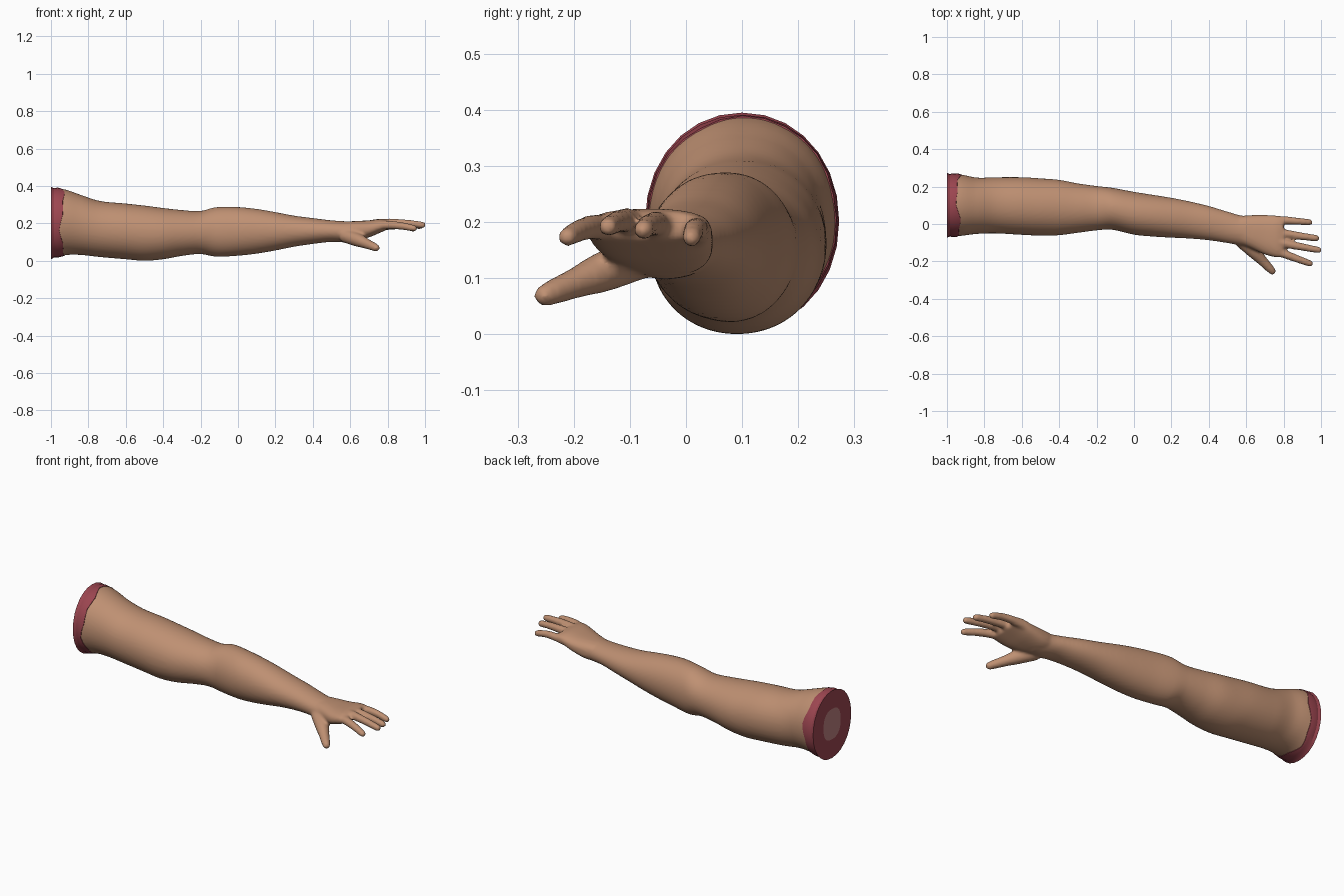
import bpy, bmesh, math
from mathutils import Vector

if "Cube" in bpy.data.objects:
    bpy.data.objects.remove(bpy.data.objects["Cube"])


def material(name, rgb):
    m = bpy.data.materials.new(name)
    m.diffuse_color = (*rgb, 1)
    m.use_nodes = True
    m.node_tree.nodes["Principled BSDF"].inputs["Base Color"].default_value = m.diffuse_color
    return m


skin = material("skin", (0.52, 0.28, 0.17))
flesh = material("red flesh", (0.33, 0.06, 0.08))
bone = material("pale bone", (0.50, 0.21, 0.21))


def spline(rows, x):
    """Smoothly interpolate rows of (x, values...) at x."""
    i = max(k for k in range(len(rows) - 1) if rows[k][0] <= x or k == 0)
    a, b = rows[i], rows[i + 1]
    p, q = rows[max(i - 1, 0)], rows[min(i + 2, len(rows) - 1)]
    h = b[0] - a[0]
    t = (x - a[0]) / h
    out = []
    for j in range(1, len(a)):
        ma = (b[j] - p[j]) / (b[0] - p[0]) * h
        mb = (q[j] - a[j]) / (q[0] - a[0]) * h
        out.append((2*t**3 - 3*t*t + 1)*a[j] + (t**3 - 2*t*t + t)*ma
                   + (3*t*t - 2*t**3)*b[j] + (t**3 - t*t)*mb)
    return out


def on_section(bounds, ang, power=1.0, grow=0.0):
    """Point (y, z) on a rounded section with the given bounds."""
    y0, y1, z0, z1 = bounds
    c, s = math.cos(ang), math.sin(ang)
    c = math.copysign(abs(c) ** power, c)
    s = math.copysign(abs(s) ** power, s)
    return ((y0+y1)/2 + ((y1-y0)/2 + grow)*c, (z0+z1)/2 + ((z1-z0)/2 + grow)*s)


def skin_rings(bm, rings, caps=True):
    """Join rings of points with quads, optionally closing both ends."""
    vs = [[bm.verts.new(p) for p in r] for r in rings]
    n = len(vs[0])
    faces = [bm.faces.new((a[i], a[(i+1) % n], b[(i+1) % n], b[i]))
             for a, b in zip(vs, vs[1:]) for i in range(n)]
    if caps:
        faces += [bm.faces.new(vs[0]), bm.faces.new(vs[-1])]
        bmesh.ops.recalc_face_normals(bm, faces=faces)
    return vs


def digit(bm, path):
    """Finger: round tube through (x, y, z, radius) with a domed tip."""
    rows = [(k, *p) for k, p in enumerate(path)]
    last = len(path) - 1
    samples = [spline(rows, last * k / 14) for k in range(15)]
    pts = [(Vector(s[:3]), s[3]) for s in samples]
    end, r = pts[-1]
    d = (end - pts[-2][0]).normalized()
    pts[-1] = (end - d * r, r)
    pts = [p for p in pts[:-1] if (end - p[0]).dot(d) > r * 1.15] + [pts[-1]]
    for a in (30, 55, 75, 86):
        a = math.radians(a)
        pts.append((end - d*r + d*r*math.sin(a), r*math.cos(a)))
    rings = []
    for k, (p, rad) in enumerate(pts):
        t = (pts[min(k+1, len(pts)-1)][0] - pts[max(k-1, 0)][0]).normalized()
        u = t.cross(Vector((0, 0, 1))).normalized()
        v = u.cross(t)
        rings.append([p + rad*(u*math.cos(2*math.pi*i/16) + v*math.sin(2*math.pi*i/16))
                      for i in range(16)])
    skin_rings(bm, rings)


def finish(bm, name, mats):
    me = bpy.data.meshes.new(name)
    bm.to_mesh(me)
    bm.free()
    for m in mats:
        me.materials.append(m)
    ob = bpy.data.objects.new(name, me)
    bpy.context.collection.objects.link(ob)
    return ob


# Arm outline: x, y min, y max, z min, z max
ARM = [(-1.0, -.073, .273, .008, .395), (-.92, -.063, .264, .030, .380),
       (-.84, -.053, .248, .031, .352), (-.74, -.050, .250, .020, .320),
       (-.60, -.058, .250, .008, .306), (-.50, -.062, .244, .000, .295),
       (-.40, -.060, .236, .008, .282), (-.30, -.047, .217, .026, .271),
       (-.20, -.034, .203, .036, .266), (-.12, -.030, .194, .022, .286),
       (0.0, -.057, .172, .027, .287), (.10, -.067, .156, .038, .277),
       (.20, -.073, .140, .055, .260), (.30, -.078, .120, .075, .241),
       (.40, -.087, .096, .090, .228), (.50, -.102, .066, .101, .216),
       (.58, -.117, .044, .098, .211), (.63, -.132, .046, .105, .212)]
# Palm outline, same columns
PALM = [(.55, -.100, .040, .108, .208), (.62, -.128, .047, .105, .212),
        (.70, -.163, .048, .125, .216), (.76, -.178, .045, .150, .224),
        (.80, -.178, .040, .168, .218)]

# Arm, palm, fingers and thumb fused into one smooth skin
bm = bmesh.new()
for rows, x0, power, n in ((ARM, -.965, .97, 70), (PALM, .55, .8, 14)):
    x1 = rows[-1][0]
    rings = []
    for k in range(n + 1):
        x = x0 + (x1 - x0) * k / n
        b = spline(rows, x)
        rings.append([(x, *on_section(b, 2*math.pi*i/48, power)) for i in range(48)])
    skin_rings(bm, rings)
FINGERS = [
    [(.70, .020, .170, .024), (.80, .020, .186, .022), (.88, .014, .185, .019), (.955, .008, .168, .017)],
    [(.70, -.030, .185, .025), (.80, -.050, .196, .023), (.90, -.066, .194, .020), (.992, -.078, .184, .017)],
    [(.70, -.070, .187, .025), (.80, -.102, .202, .023), (.90, -.123, .200, .020), (1.004, -.142, .190, .017)],
    [(.70, -.110, .180, .026), (.80, -.158, .191, .023), (.88, -.189, .185, .020), (.957, -.217, .170, .017)],
    # thumb
    [(.57, -.085, .135, .038), (.64, -.148, .111, .036), (.69, -.200, .090, .027), (.752, -.265, .064, .020)]]
for path in FINGERS:
    digit(bm, path)
arm = finish(bm, "arm_and_hand", [skin])
rm = arm.modifiers.new("fuse", 'REMESH')
rm.mode = 'VOXEL'
rm.voxel_size = .0075
rm.use_smooth_shade = True
sm = arm.modifiers.new("soften", 'SMOOTH')
sm.factor = .5
sm.iterations = 5

# Cut end: flared rim, red band with a wavy edge, flat cap with bone
bm = bmesh.new()
N = 28
angs = [2*math.pi*i/N for i in range(N)]
wavy = [-.94 + .010*math.sin(3*a + 1) + .006*math.sin(7*a) for a in angs]


def band(x, a, grow):
    return (x, *on_section(spline(ARM, x), a, .97, grow))


rings = [[(-1.0, *on_section(ARM[0][1:], a, .97, -.13)) for a in angs],
         [band(-1.0, a, 0) for a in angs],
         [band(-.985, a, -.004) for a in angs],
         [band(-.965, a, .002) for a in angs],
         [band(w, a, .0025) for w, a in zip(wavy, angs)],
         [band(w + .002, a, -.006) for w, a in zip(wavy, angs)]]
# marrow outline is a narrower upright oval
rings[0] = [(-1.0, *on_section((.022, .178, .115, .290), a, .8)) for a in angs]
vs = skin_rings(bm, rings, caps=False)
core = bm.faces.new(vs[0])
core.material_index = 1
bmesh.ops.recalc_face_normals(bm, faces=bm.faces[:])
if core.normal.x > 0:
    bmesh.ops.reverse_faces(bm, faces=bm.faces[:])
stump = finish(bm, "cut_end", [flesh, bone])
bpy.context.view_layer.objects.active = stump
stump.select_set(True)
bpy.ops.object.shade_smooth_by_angle(angle=math.radians(30))
